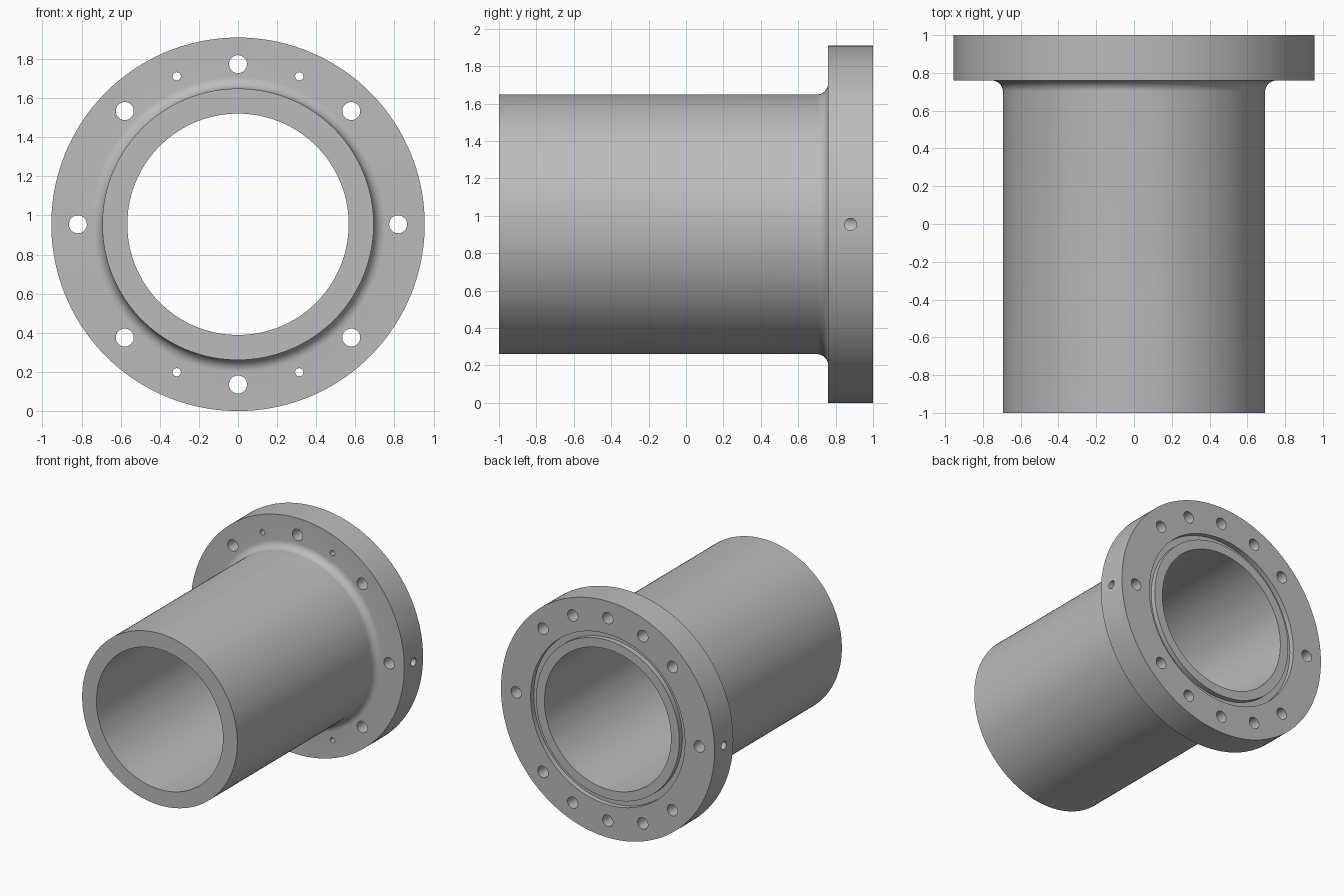
import bpy, bmesh
from math import sin, cos, pi, radians
from mathutils import Matrix, Vector

default = bpy.data.objects.get("Cube")
if default:
    bpy.data.objects.remove(default, do_unlink=True)

R_FLANGE, R_TUBE, R_BORE = 0.955, 0.694, 0.566
Y_FLANGE, FILLET = 0.76, 0.06
R_BOLTS, R_HOLE, R_SMALL = 0.819, 0.046, 0.021
AXIS = Vector((0, 0, R_FLANGE))

steel = bpy.data.materials.new("steel grey")
steel.use_nodes = True
grey = (0.5, 0.5, 0.5, 1)
steel.diffuse_color = grey
steel.node_tree.nodes["Principled BSDF"].inputs["Base Color"].default_value = grey


def add_object(name, bm):
    bmesh.ops.recalc_face_normals(bm, faces=bm.faces)
    mesh = bpy.data.meshes.new(name)
    bm.to_mesh(mesh)
    bm.free()
    obj = bpy.data.objects.new(name, mesh)
    bpy.context.collection.objects.link(obj)
    mesh.materials.append(steel)
    return obj


def lathe(name, profile, steps=144):
    """Revolve a closed (radius, y) profile about the pipe axis."""
    bm = bmesh.new()
    rings = []
    for i in range(steps):
        a = 2 * pi * i / steps
        rings.append([bm.verts.new(AXIS + Vector((r * sin(a), y, r * cos(a))))
                      for r, y in profile])
    n = len(profile)
    for i in range(steps):
        here, after = rings[i], rings[(i + 1) % steps]
        for j in range(n):
            k = (j + 1) % n
            bm.faces.new((here[j], after[j], after[k], here[k]))
    return add_object(name, bm)


def add_cylinder(bm, start, end, radius):
    d = end - start
    place = Matrix.Translation((start + end) / 2) @ d.to_track_quat('Z', 'Y').to_matrix().to_4x4()
    bmesh.ops.create_cone(bm, cap_ends=True, segments=32, radius1=radius,
                          radius2=radius, depth=d.length, matrix=place)


def cut(target, bm):
    cutter = add_object("hole_cutter", bm)
    cutter.hide_render = True
    mod = target.modifiers.new("holes", 'BOOLEAN')
    mod.operation, mod.solver, mod.object = 'DIFFERENCE', 'EXACT', cutter
    bpy.context.view_layer.objects.active = target
    bpy.ops.object.modifier_apply(modifier=mod.name)
    bpy.data.objects.remove(cutter, do_unlink=True)


# Pipe and flange in one profile: fillet at the root, seal groove in the back
fillet = [(R_TUBE + FILLET * (1 - cos(a)), Y_FLANGE - FILLET * (1 - sin(a)))
          for a in [radians(90 * i / 8) for i in range(9)]]
groove = [(0.69, 1), (0.69, 0.96), (0.64, 0.96), (0.64, 1)]
pipe = lathe("flanged_pipe", [(R_BORE, -1), (R_TUBE, -1)] + fillet +
             [(R_FLANGE, Y_FLANGE), (R_FLANGE, 1)] + groove + [(R_BORE, 1)])


def on_circle(degrees, y):
    a = radians(degrees)
    return AXIS + Vector((R_BOLTS * sin(a), y, R_BOLTS * cos(a)))


# Eight bolt holes, and the wide part of the four stepped holes
bolts = bmesh.new()
for i in range(8):
    add_cylinder(bolts, on_circle(45 * i, 0.7), on_circle(45 * i, 1.1), R_HOLE)
stepped = (22.5, 157.5, 202.5, 337.5)
for angle in stepped:
    add_cylinder(bolts, on_circle(angle, 0.82), on_circle(angle, 1.1), R_HOLE)
cut(pipe, bolts)

# Narrow front part of the stepped holes, and the two radial rim holes
small = bmesh.new()
for angle in stepped:
    add_cylinder(small, on_circle(angle, 0.7), on_circle(angle, 0.9), R_SMALL)
for side in (-1, 1):
    add_cylinder(small, AXIS + Vector((side * R_BOLTS, 0.88, 0)),
                 AXIS + Vector((side * 1.05, 0.88, 0)), 0.032)
cut(pipe, small)

# Smooth round walls with crisp edges
bpy.ops.object.select_all(action='DESELECT')
pipe.select_set(True)
bpy.context.view_layer.objects.active = pipe
bpy.ops.object.shade_smooth_by_angle(angle=radians(30))
